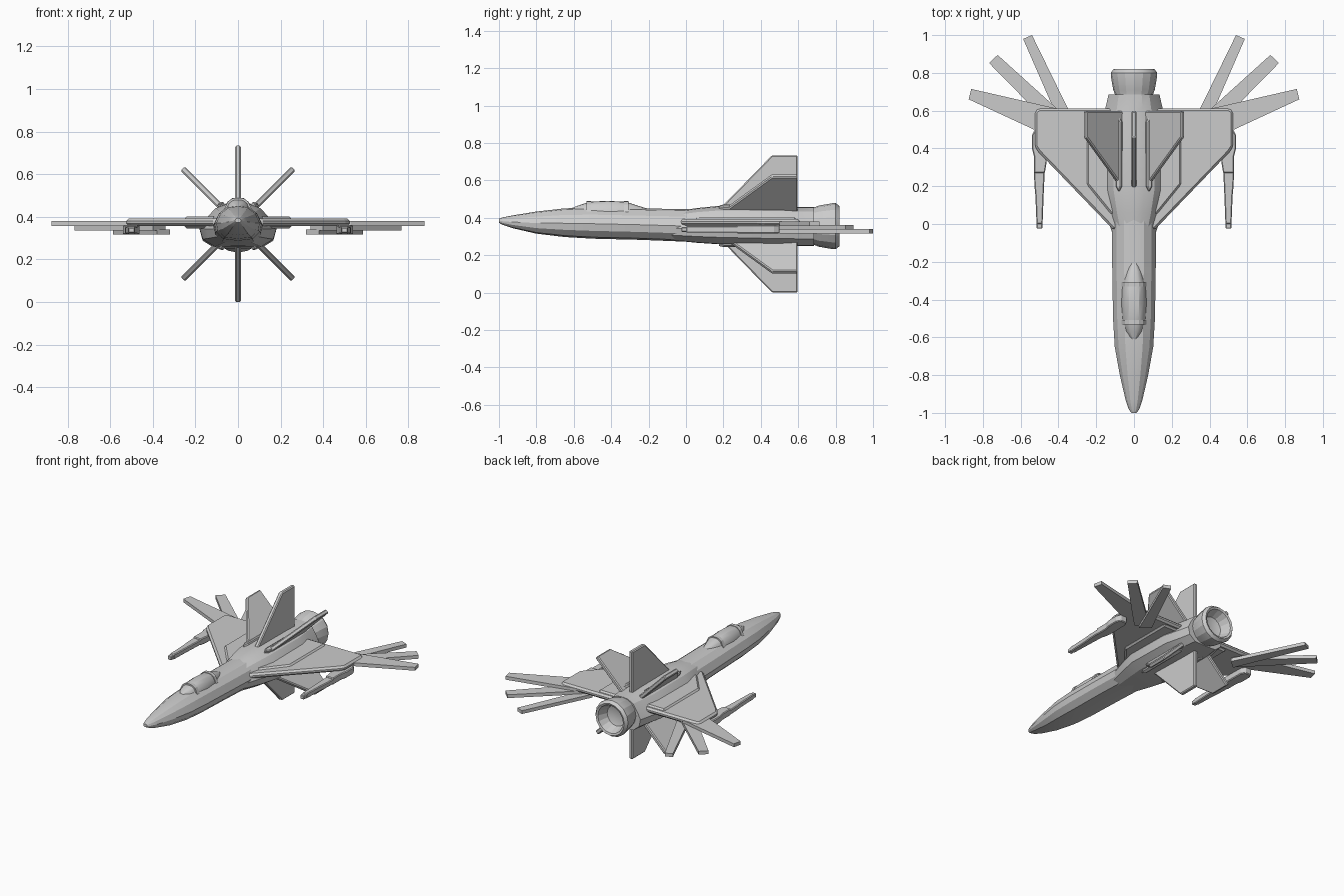
import bpy, bmesh, math
from mathutils import Matrix

AXIS = 0.367  # height of the engine axis


def finish(bm, name, bevel=0.0, smooth=0):
    bmesh.ops.recalc_face_normals(bm, faces=bm.faces)
    me = bpy.data.meshes.new(name)
    bm.to_mesh(me)
    bm.free()
    ob = bpy.data.objects.new(name, me)
    bpy.context.collection.objects.link(ob)
    if bevel:
        m = ob.modifiers.new("bevel", 'BEVEL')
        m.width, m.segments = bevel, 1
        m.limit_method = 'ANGLE'
    if smooth:
        bpy.ops.object.select_all(action='DESELECT')
        ob.select_set(True)
        bpy.context.view_layer.objects.active = ob
        bpy.ops.object.shade_smooth_by_angle(angle=math.radians(smooth))
    return ob


def prism(name, pts, lo, hi, bevel=0.0, matrix=None):
    """Extrude an (x, y) outline from z = lo to z = hi."""
    bm = bmesh.new()
    a = [bm.verts.new((x, y, lo)) for x, y in pts]
    b = [bm.verts.new((x, y, hi)) for x, y in pts]
    n = len(pts)
    bm.faces.new(a)
    bm.faces.new(b)
    for i in range(n):
        bm.faces.new((a[i], a[(i + 1) % n], b[(i + 1) % n], b[i]))
    if matrix:
        bm.transform(matrix)
    return finish(bm, name, bevel)


def loft(name, rings, smooth=0, cap=True):
    """Skin a list of closed rings of 3D points."""
    bm = bmesh.new()
    vs = [[bm.verts.new(p) for p in r] for r in rings]
    n = len(vs[0])
    for r, s in zip(vs, vs[1:]):
        for i in range(n):
            bm.faces.new((r[i], r[(i + 1) % n], s[(i + 1) % n], s[i]))
    if cap:
        bm.faces.new(vs[0])
        bm.faces.new(vs[-1])
    return finish(bm, name, smooth=smooth)


def section(half, y, w, bot, top, cx=0.0):
    """Symmetric ring from unit half profile (x 0..1, z 0..1)."""
    full = half + [(-x, z) for x, z in reversed(half) if x > 0]
    return [(cx + x * w, y, bot + z * (top - bot)) for x, z in full]


def circle(y, r, n=16):
    return [(r * math.sin(2 * math.pi * i / n), y,
             0.355 + r * math.cos(2 * math.pi * i / n)) for i in range(n)]


# Forward fuselage
NOSE = [(0, 1), (0.45, 0.95), (0.8, 0.77), (1, 0.48), (0.93, 0.25), (0.62, 0.05), (0, 0)]
stations = [(-1.0, 0.014, 0.373, 0.394), (-0.98, 0.028, 0.362, 0.402),
            (-0.93, 0.045, 0.345, 0.412), (-0.8, 0.075, 0.315, 0.433),
            (-0.65, 0.102, 0.297, 0.450), (-0.5, 0.111, 0.288, 0.455),
            (-0.25, 0.115, 0.282, 0.450), (0.0, 0.117, 0.272, 0.446),
            (0.2, 0.117, 0.265, 0.446)]
loft("forward_fuselage", [section(NOSE, *s) for s in stations], 25)

# Rear fuselage with engine shoulders
BODY = [(0, 1), (0.3, 0.98), (0.6, 0.88), (0.86, 0.62), (1, 0.42), (0.92, 0.18), (0.6, 0.01), (0, 0)]
stations = [(-0.08, 0.105, 0.28, 0.43), (0.06, 0.15, 0.266, 0.452),
            (0.18, 0.18, 0.258, 0.464), (0.5, 0.18, 0.25, 0.462),
            (0.61, 0.152, 0.25, 0.458), (0.685, 0.135, 0.25, 0.458)]
loft("rear_fuselage", [section(BODY, *s) for s in stations], 20)

# Canopy and its frames
GLASS = [(0, 1), (0.4, 0.97), (0.72, 0.75), (1, 0.2), (1, 0)]
stations = [(-0.61, 0.02, 0.42, 0.452), (-0.57, 0.048, 0.42, 0.468),
            (-0.51, 0.062, 0.42, 0.486), (-0.42, 0.066, 0.42, 0.49),
            (-0.32, 0.062, 0.42, 0.485), (-0.25, 0.042, 0.42, 0.462),
            (-0.21, 0.025, 0.42, 0.45)]
loft("canopy", [section(GLASS, *s) for s in stations], 30)
for y in (-0.52, -0.32):
    loft("canopy_frame", [section(GLASS, y + d, 0.066, 0.42, 0.489) for d in (-0.012, 0.012)])

# Engine nozzle with hollow interior
profile = [(0.66, 0.1), (0.69, 0.102), (0.71, 0.11), (0.785, 0.123), (0.8, 0.123),
           (0.82, 0.108), (0.815, 0.095), (0.75, 0.07), (0.74, 0.04)]
loft("engine_nozzle", [circle(y, r) for y, r in profile], 20)

# Delta wing, one plate through the body
half = [(0.11, -0.03), (0.505, 0.38), (0.525, 0.41), (0.525, 0.595), (0.505, 0.612)]
wing = half + [(-x, y) for x, y in reversed(half)]
prism("delta_wing", wing, 0.357, 0.392, 0.012)

# Raised wing root fairing
half = [(0.12, 0.05), (0.25, 0.21), (0.25, 0.59)]
prism("wing_root_fairing", half + [(-x, y) for x, y in reversed(half)], 0.345, 0.402, 0.01)

# Six tail fins around the engine axis
fin = [(0.0, 0.09), (0.08, 0.18), (0.367, 0.46), (0.367, 0.597), (0.0, 0.597)]
upright = Matrix.Rotation(math.radians(-90), 4, 'Y')
for deg in (0, 45, 135, 180, 225, 315):
    m = Matrix.Translation((0, 0, AXIS)) @ Matrix.Rotation(math.radians(deg), 4, 'Y') @ upright
    prism("tail_fin", fin, -0.014, 0.014, 0.006, m)

# Raised strips between the fins
strip = [(-0.016, 0.2), (0.0, 0.17), (0.016, 0.2), (0.016, 0.54), (0.0, 0.57), (-0.016, 0.54)]
for deg in (40, -40, 140, -140):
    side = math.copysign(0.078, deg)
    z = 0.452 if abs(deg) < 90 else 0.262
    m = Matrix.Translation((side, 0, z)) @ Matrix.Rotation(math.radians(deg * 0.5 if abs(deg) < 90 else -deg * 0.15), 4, 'Y')
    prism("body_strip", strip, -0.016, 0.016, 0.006, m)

# Fanned wing feathers and wing cannons, both sides
feathers = [([(0.36, 0.50), (0.53, 0.50), (0.875, 0.66), (0.862, 0.715), (0.36, 0.60)], 0.357),
            ([(0.34, 0.55), (0.40, 0.48), (0.50, 0.58), (0.767, 0.852), (0.722, 0.895)], 0.337),
            ([(0.32, 0.55), (0.38, 0.50), (0.43, 0.62), (0.587, 0.98), (0.540, 1.0)], 0.317)]
for s in (1, -1):
    for pts, z in feathers:
        prism("wing_feather", [(s * x, y) for x, y in pts], z, z + 0.023)
    # Cannon: stepped housing, tapering barrel, muzzle
    housing = [(0.472, 0.27), (0.462, 0.33), (0.465, 0.47), (0.48, 0.5),
               (0.525, 0.5), (0.54, 0.47), (0.54, 0.40), (0.53, 0.36), (0.53, 0.27)]
    prism("cannon_housing", [(s * x, y) for x, y in housing], 0.317, 0.362, 0.005)
    barrel = [(0.484, 0.0), (0.478, 0.16), (0.472, 0.29), (0.53, 0.29), (0.527, 0.2), (0.522, 0.15), (0.516, 0.0)]
    prism("cannon_barrel", [(s * x, y) for x, y in barrel], 0.32, 0.355, 0.005)
    muzzle = [(0.485, -0.025), (0.485, 0.01), (0.515, 0.01), (0.515, -0.025)]
    prism("cannon_muzzle", [(s * x, y) for x, y in muzzle], 0.324, 0.35, 0.004)
